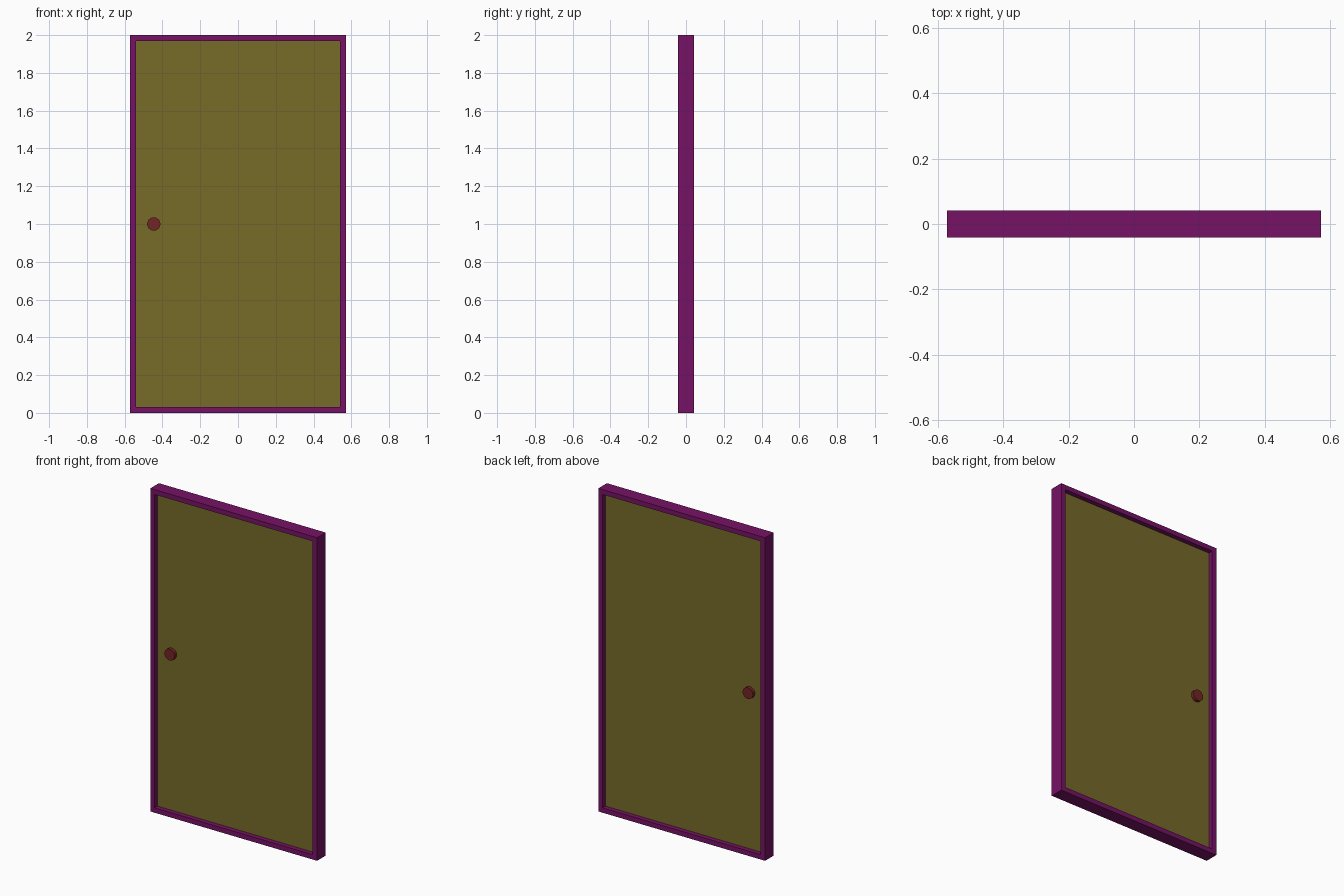
import bpy, bmesh, math
from mathutils import Matrix

if "Cube" in bpy.data.objects:
    bpy.data.objects.remove(bpy.data.objects["Cube"])

W, H, D = 0.571, 2.0, 0.042   # half width, height, half depth
T = 0.03                      # frame thickness

def make(name, bm, color):
    me = bpy.data.meshes.new(name)
    bm.normal_update()
    bm.to_mesh(me)
    bm.free()
    ob = bpy.data.objects.new(name, me)
    bpy.context.collection.objects.link(ob)
    mat = bpy.data.materials.new(name + "_paint")
    mat.diffuse_color = color
    mat.use_nodes = True
    mat.node_tree.nodes["Principled BSDF"].inputs["Base Color"].default_value = mat.diffuse_color
    me.materials.append(mat)
    return ob

# Frame: mitred rectangular ring, swept through the wall depth
bm = bmesh.new()
def ring(w, z0, z1, y):
    return [bm.verts.new((x, y, z)) for x, z in ((-w, z0), (w, z0), (w, z1), (-w, z1))]
loops = [ring(W, 0, H, -D), ring(W - T, T, H - T, -D),
         ring(W - T, T, H - T, D), ring(W, 0, H, D)]
for a, b in zip(loops, loops[1:] + loops[:1]):
    for i in range(4):
        j = (i + 1) % 4
        bm.faces.new((a[i], a[j], b[j], b[i]))
bmesh.ops.recalc_face_normals(bm, faces=bm.faces)
make("door_frame", bm, (0.18, 0.006, 0.13, 1))

# Door leaf
bm = bmesh.new()
bmesh.ops.create_cube(bm, size=1, matrix=Matrix.Translation((0, 0, H / 2))
                      @ Matrix.Diagonal((2 * (W - T), 0.026, H - 2 * T, 1)))
make("door_leaf", bm, (0.18, 0.145, 0.022, 1))

# Knobs: one short disc on each side of the leaf
for name, s in (("front_knob", -1), ("back_knob", 1)):
    bm = bmesh.new()
    bmesh.ops.create_cone(bm, cap_ends=True, segments=32, radius1=0.035, radius2=0.035,
                          depth=0.022, matrix=Matrix.Translation((-0.446, s * 0.022, 1.0))
                          @ Matrix.Rotation(math.pi / 2, 4, 'X'))
    ob = make(name, bm, (0.17, 0.018, 0.018, 1))
    bpy.ops.object.select_all(action='DESELECT')
    ob.select_set(True)
    bpy.context.view_layer.objects.active = ob
    bpy.ops.object.shade_smooth_by_angle(angle=math.radians(35))
